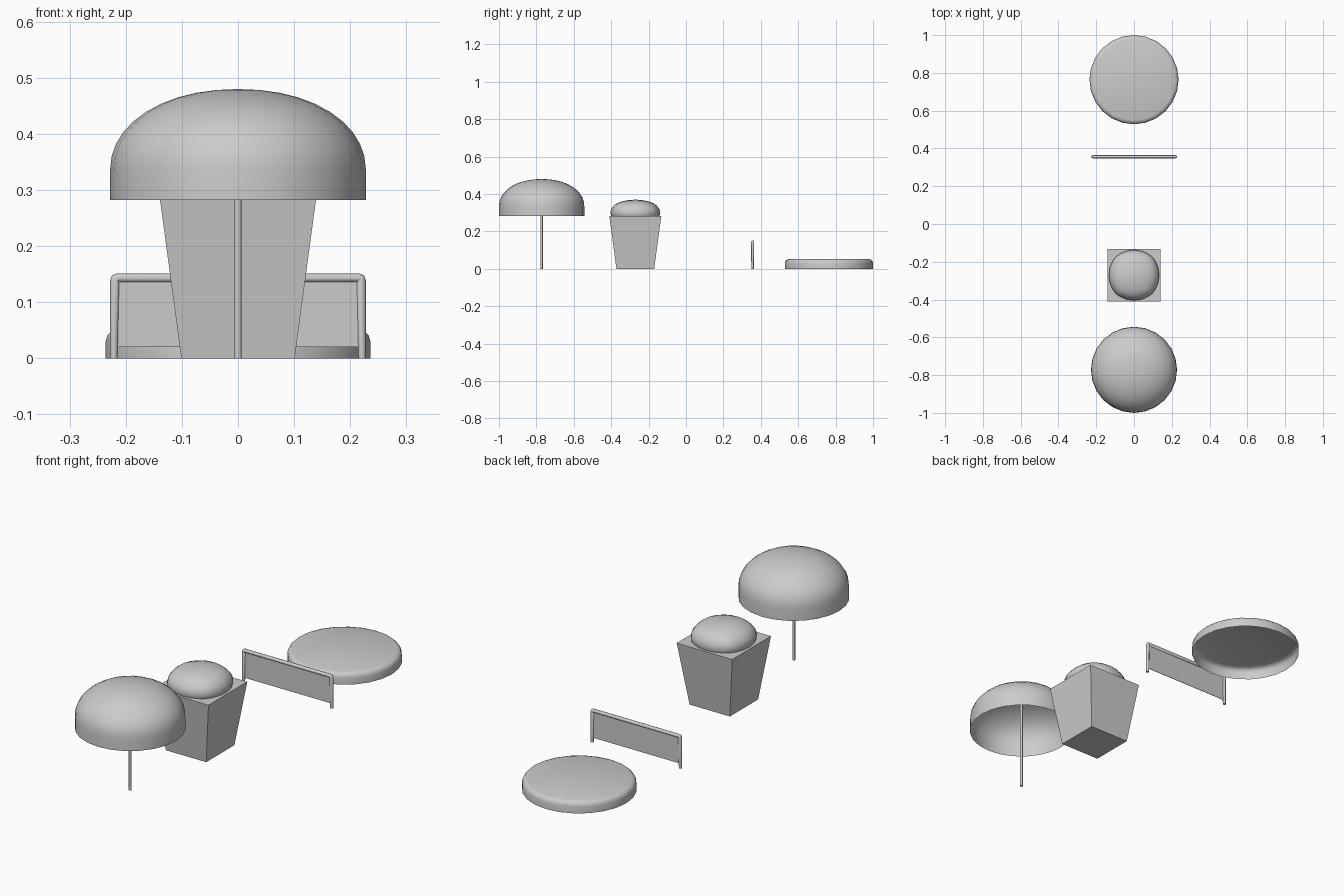
import bpy, bmesh
from math import sin, cos, pi

if "Cube" in bpy.data.objects:
    bpy.data.objects.remove(bpy.data.objects["Cube"])


def finish(name, bm, loc=(0, 0, 0), smooth=True):
    bmesh.ops.recalc_face_normals(bm, faces=bm.faces)
    me = bpy.data.meshes.new(name)
    bm.to_mesh(me)
    bm.free()
    ob = bpy.data.objects.new(name, me)
    ob.location = loc
    bpy.context.collection.objects.link(ob)
    if smooth:
        bpy.ops.object.select_all(action='DESELECT')
        ob.select_set(True)
        bpy.context.view_layer.objects.active = ob
        bpy.ops.object.shade_smooth_by_angle(angle=0.8)
    return ob


def lathe(name, profile, loc, sides=24):
    """Open shell spun round z; the last profile point is the pole."""
    bm = bmesh.new()
    rings = [[bm.verts.new((r * cos(2 * pi * i / sides), r * sin(2 * pi * i / sides), z))
              for i in range(sides)] for r, z in profile[:-1]]
    tip = bm.verts.new((0, 0, profile[-1][1]))
    for i in range(sides):
        j = (i + 1) % sides
        for a, b in zip(rings, rings[1:]):
            bm.faces.new((a[i], a[j], b[j], b[i]))
        bm.faces.new((rings[-1][i], rings[-1][j], tip))
    return finish(name, bm, loc)


# Parasol canopy: short straight skirt, elliptical dome, open underneath
dome = [(0.228, 0.282)]
for k in range(11):
    a = k / 10 * pi / 2
    dome.append((0.228 * max(cos(a), 0) ** 0.95, 0.335 + 0.145 * sin(a) ** 0.95))
lathe("parasol_canopy", dome, (0, -0.772, 0))

# Parasol pole
bm = bmesh.new()
bmesh.ops.create_cone(bm, cap_ends=True, segments=8, radius1=0.0065, radius2=0.0065, depth=0.475)
finish("parasol_pole", bm, (0, -0.772, 0.2375))

# Low round platform, open underneath
lathe("round_platform", [(0.236, 0), (0.236, 0.03), (0.233, 0.041), (0.226, 0.048),
                         (0.214, 0.052), (0, 0.052)], (0, 0.764, 0))

# Tapered square planter
bm = bmesh.new()
bmesh.ops.create_cube(bm, size=2)
for v in bm.verts:
    h = 0.139 if v.co.z > 0 else 0.101
    v.co = (v.co.x * h, v.co.y * h, 0.283 if v.co.z > 0 else 0)
finish("planter", bm, (0, -0.271, 0), smooth=False)

# Squashed bush: a cube rounded almost to a sphere
bm = bmesh.new()
bmesh.ops.create_cube(bm, size=2)
bmesh.ops.subdivide_edges(bm, edges=bm.edges[:], cuts=5, use_grid_fill=True)
for v in bm.verts:
    p = v.co.normalized().lerp(v.co, 0.06)
    v.co = (p.x * 0.134, p.y * 0.134, p.z * 0.07)
finish("bush", bm, (0, -0.271, 0.30))

# Barrier frame: tube swept along an upside-down U, slimmer at the feet
half = [(-0.2212, 0.0, 0.0067), (-0.2197, 0.138, 0.0083), (-0.2185, 0.142, 0.0083),
        (-0.2145, 0.1435, 0.0083)]
path = half + [(-x, z, r) for x, z, r in reversed(half)]
cu = bpy.data.curves.new("barrier_frame", 'CURVE')
cu.dimensions = '3D'
cu.bevel_depth = 1.0
cu.bevel_resolution = 2
cu.use_fill_caps = True
sp = cu.splines.new('POLY')
sp.points.add(len(path) - 1)
for pt, (x, z, r) in zip(sp.points, path):
    pt.co = (x, 0, z, 1)
    pt.radius = r
frame = bpy.data.objects.new("barrier_frame", cu)
frame.location = (0, 0.356, 0)
bpy.context.collection.objects.link(frame)

# Barrier panel stretched inside the frame
bm = bmesh.new()
bmesh.ops.create_cube(bm, size=2)
for v in bm.verts:
    v.co = (v.co.x * 0.218, v.co.y * 0.001, 0.142 if v.co.z > 0 else 0.02)
finish("barrier_panel", bm, (0, 0.356, 0), smooth=False)
